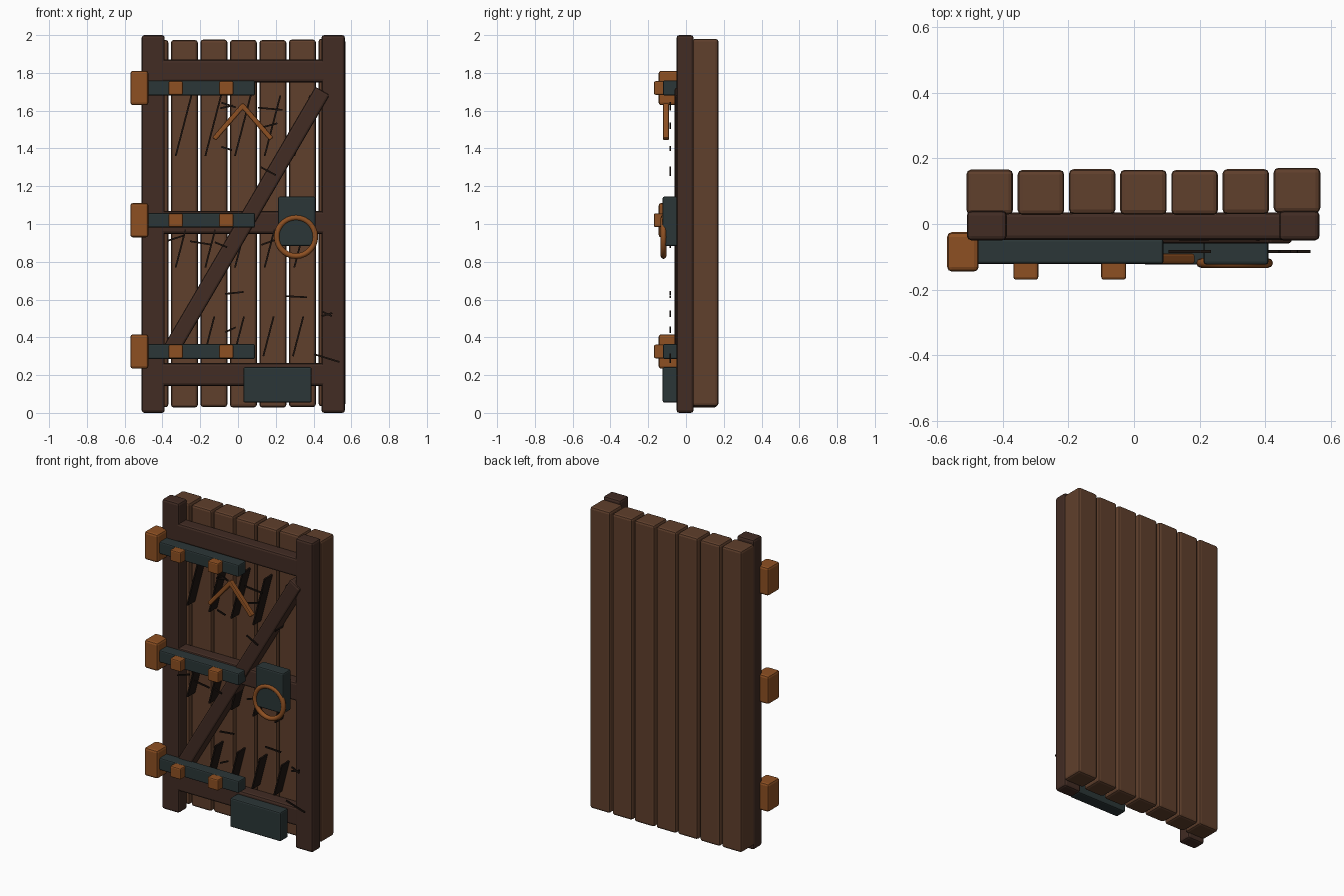
import bpy
import bmesh
import math
import random
from mathutils import Matrix, Vector

random.seed(4)
cube = bpy.data.objects.get("Cube")
if cube:
    bpy.data.objects.remove(cube, do_unlink=True)


def make_material(name, rgb):
    mat = bpy.data.materials.new(name)
    mat.use_nodes = True
    mat.diffuse_color = (*rgb, 1)
    mat.node_tree.nodes["Principled BSDF"].inputs["Base Color"].default_value = (*rgb, 1)
    return mat


plank_wood = make_material("plank brown", (0.115, 0.05, 0.025))
frame_wood = make_material("dark frame brown", (0.054, 0.025, 0.017))
iron = make_material("dark slate iron", (0.024, 0.037, 0.038))
rust = make_material("rusty orange", (0.27, 0.08, 0.016))
scratch_dark = make_material("scratch black brown", (0.012, 0.007, 0.005))


def add_object(name, bm, mat):
    mesh = bpy.data.meshes.new(name)
    bm.to_mesh(mesh)
    bm.free()
    mesh.materials.append(mat)
    obj = bpy.data.objects.new(name, mesh)
    bpy.context.collection.objects.link(obj)
    return obj


def box(name, xs, ys, zs, mat, bevel=0.014):
    """Bevelled block given by its extents on each axis."""
    size = [b - a for a, b in (xs, ys, zs)]
    bm = bmesh.new()
    bmesh.ops.create_cube(bm, size=1)
    bmesh.ops.scale(bm, vec=size, verts=bm.verts)
    obj = add_object(name, bm, mat)
    obj.location = [(a + b) / 2 for a, b in (xs, ys, zs)]
    if bevel:
        mod = obj.modifiers.new("soft_edges", "BEVEL")
        mod.width = bevel
        mod.segments = 2
    return obj


def bar(name, start, end, width, ys, mat, bevel=0.0):
    """Block running between two points of the front plane."""
    a, b = Vector(start), Vector(end)
    d, mid = b - a, (a + b) / 2
    half = d.length / 2
    obj = box(name, (-half, half), ys, (-width / 2, width / 2), mat, bevel)
    obj.location.x, obj.location.z = mid
    obj.rotation_euler.y = -math.atan2(d.y, d.x)
    return obj


# Vertical planks
for i in range(7):
    x = -0.44 + i * 0.1562
    dy = random.uniform(-0.004, 0.004)
    box(f"plank_{i}", (x - 0.071, x + 0.071), (0.031 + dy, 0.168 + dy),
        (0.032 + dy, 1.977 + dy), plank_wood)

# Frame: stiles, rails and diagonal brace
box("right_stile", (-0.51, -0.388), (-0.05, 0.04), (0, 2), frame_wood)
box("left_stile", (0.442, 0.566), (-0.05, 0.04), (0, 2), frame_wood)
for part, z in (("bottom", 0.203), ("middle", 1.008), ("top", 1.81)):
    box(part + "_rail", (-0.42, 0.47), (-0.049, 0.035), (z - 0.06, z + 0.06), frame_wood)
bar("diagonal_brace", (-0.36, 0.325), (0.448, 1.705), 0.088, (-0.06, 0.03),
    frame_wood, 0.012)

# Strap hinges with end blocks and studs
for part, z in (("bottom", 0.325), ("middle", 1.02), ("top", 1.72)):
    box(part + "_strap", (-0.49, 0.09), (-0.122, -0.045), (z - 0.039, z + 0.039), iron, 0.008)
    box(part + "_hinge_block", (-0.57, -0.474), (-0.145, -0.025), (z - 0.091, z + 0.091), rust)
    for x in (-0.33, -0.062):
        box(part + "_stud", (x - 0.038, x + 0.038), (-0.17, -0.11),
            (z - 0.036, z + 0.036), rust, 0.008)

# Iron plates
box("lock_plate", (0.212, 0.41), (-0.124, -0.045), (0.883, 1.145), iron, 0.009)
box("kick_plate", (0.028, 0.39), (-0.124, -0.045), (0.055, 0.242), iron, 0.009)

# Pull ring
bm = bmesh.new()
bmesh.ops.create_circle(bm, segments=8, radius=0.015,
                        matrix=Matrix.Translation((0.102, 0, 0)) @ Matrix.Rotation(math.pi / 2, 4, "X"))
bmesh.ops.spin(bm, geom=bm.verts[:] + bm.edges[:], cent=(0, 0, 0), axis=(0, 0, 1),
               angle=math.tau, steps=28, use_merge=True)
bmesh.ops.remove_doubles(bm, verts=bm.verts, dist=0.0001)
bmesh.ops.recalc_face_normals(bm, faces=bm.faces)
for face in bm.faces:
    face.smooth = True
ring = add_object("pull_ring", bm, rust)
ring.location = (0.307, -0.119, 0.932)
ring.rotation_euler.x = math.pi / 2

# Chevron mark
for side in (-1, 1):
    bar("chevron_arm", (0.025 - side * 0.006, 1.632), (0.025 + side * 0.152, 1.45),
        0.027, (-0.122, -0.09), rust, 0.007)

# Long slanted scratches in three rows
for count, left, low, rise in ((5, -0.33, 1.36, 0.32), (5, -0.33, 0.77, 0.2), (4, -0.18, 0.3, 0.21)):
    for i in range(count):
        x = left + i * 0.157
        bar("long_scratch", (x, low), (x + rise * 0.26, low + rise), 0.009,
            (-0.05, 0.027), scratch_dark)

# Short scattered scratches: centre x, centre z, length, slope in degrees
short = [(-0.05, 1.63, 0.08, -18), (-0.06, 1.62, 0.07, 12), (0.17, 1.61, 0.13, -5),
         (0.16, 1.52, 0.1, 15), (-0.06, 1.4, 0.06, -17), (0.16, 1.28, 0.09, -28),
         (-0.02, 0.635, 0.1, 6), (0.31, 0.615, 0.11, -3), (0.47, 0.525, 0.06, -25),
         (0.47, 0.52, 0.06, 17), (-0.04, 0.44, 0.06, 25), (0.47, 0.29, 0.14, -17),
         (0.18, 0.91, 0.12, 20), (-0.2, 0.9, 0.11, -9), (-0.33, 0.925, 0.09, 18),
         (-0.09, 0.89, 0.07, -22)]
for x, z, length, slope in short:
    turn = math.radians(slope)
    reach = Vector((math.cos(turn), math.sin(turn))) * length / 2
    centre = Vector((x, z))
    bar("short_scratch", centre - reach, centre + reach, 0.009, (-0.088, -0.08), scratch_dark)
